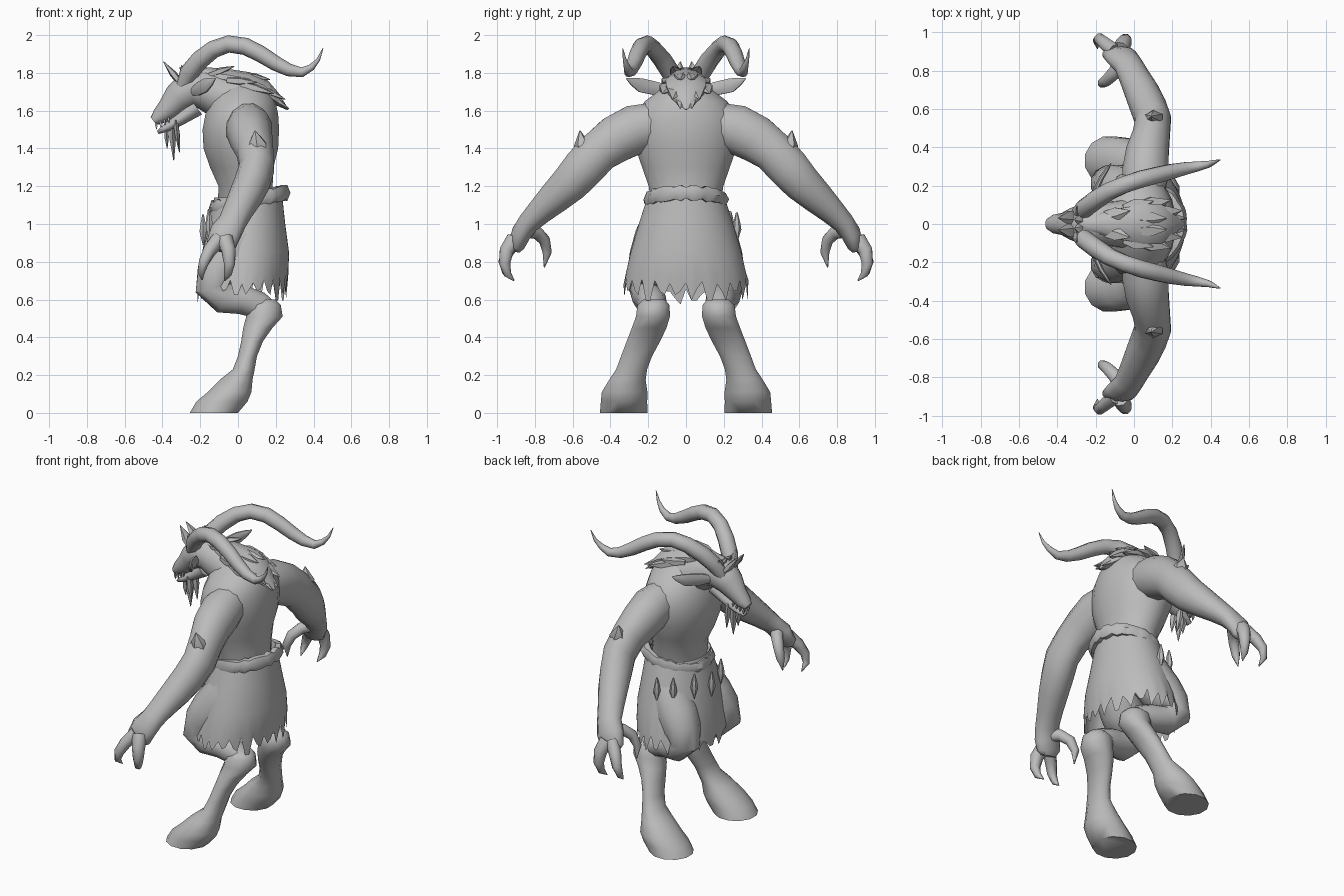
import bpy, bmesh, math, random
from mathutils import Vector

random.seed(4)
mat = bpy.data.materials.new("plain grey")
mat.diffuse_color = (0.5, 0.5, 0.5, 1)
X, Y, Z = Vector((1, 0, 0)), Vector((0, 1, 0)), Vector((0, 0, 1))


def finish(bm, name, mirror=False, angle=50):
    bmesh.ops.recalc_face_normals(bm, faces=bm.faces)
    me = bpy.data.meshes.new(name)
    bm.to_mesh(me)
    bm.free()
    me.materials.append(mat)
    ob = bpy.data.objects.new(name, me)
    bpy.context.collection.objects.link(ob)
    if mirror:
        ob.modifiers.new("Mirror", 'MIRROR').use_axis = (False, True, False)
        ob.modifiers["Mirror"].use_mirror_merge = False
    bpy.ops.object.select_all(action='DESELECT')
    ob.select_set(True)
    bpy.context.view_layer.objects.active = ob
    bpy.ops.object.shade_smooth_by_angle(angle=math.radians(angle))
    return ob


def bridge(bm, a, b):
    n = len(a)
    for i in range(n):
        bm.faces.new((a[i], a[(i + 1) % n], b[(i + 1) % n], b[i]))


def add_loft(bm, rings, sides, ref=X, flat=False):
    """Elliptical rings (x, y, z, radius_a, radius_b) joined along their path."""
    pts = [Vector(r[:3]) for r in rings]
    loops = []
    for i, r in enumerate(rings):
        t = (pts[min(i + 1, len(pts) - 1)] - pts[max(i - 1, 0)]).normalized()
        u = (ref - ref.dot(t) * t).normalized()
        v = t.cross(u)
        if flat:
            u, v = X, Y
        ang = [2 * math.pi * (k + 0.5) / sides for k in range(sides)]
        loops.append([bm.verts.new(pts[i] + u * r[3] * math.cos(a) + v * r[-1] * math.sin(a)) for a in ang])
    for a, b in zip(loops, loops[1:]):
        bridge(bm, a, b)
    bm.faces.new(loops[0])
    bm.faces.new(loops[-1])


def loft(name, rings, sides=12, ref=X, flat=False, mirror=False):
    bm = bmesh.new()
    add_loft(bm, rings, sides, ref, flat)
    return finish(bm, name, mirror)


def spikes(name, items, sides=5, ref=Y, thin=0.5, mirror=False):
    """Pointed tufts: (base, tip, half width)."""
    bm = bmesh.new()
    for a, b, w in items:
        m = Vector(a).lerp(Vector(b), 0.45)
        add_loft(bm, [(*a, w * .8, w * .8 * thin), (*m, w, w * thin), (*b, .002, .002)], sides, ref)
    return finish(bm, name, mirror, 40)


# Trunk
loft("torso", [(.04, 0, 1.06, .15, .18), (.04, 0, 1.2, .145, .2), (.02, 0, 1.3, .17, .235),
               (.015, 0, 1.4, .2, .27), (.015, 0, 1.5, .205, .285), (.02, 0, 1.58, .195, .27),
               (.025, 0, 1.65, .175, .22), (.03, 0, 1.71, .14, .14), (.04, 0, 1.76, .08, .07)], 20, flat=True)

# Head, jaw and face details
loft("head", [(.04, 0, 1.64, .15, .13), (-.1, 0, 1.68, .12, .12), (-.19, 0, 1.715, .11, .105),
              (-.26, 0, 1.715, .108, .1), (-.32, 0, 1.665, .085, .08), (-.37, 0, 1.61, .058, .06),
              (-.415, 0, 1.57, .05, .045), (-.447, 0, 1.545, .03, .025)], 14, ref=Y)
loft("lower_jaw", [(-.22, 0, 1.62, .07, .05), (-.3, 0, 1.56, .055, .035), (-.37, 0, 1.515, .04, .025),
                   (-.425, 0, 1.485, .022, .01)], 10, ref=Y)
spikes("teeth", [((-.435 + .022 * i, .026 + .004 * i, 1.535 + .01 * i),
                  (-.43 + .022 * i, .024 + .004 * i, 1.50 + .012 * i), .008) for i in range(4)],
       4, thin=1, mirror=True)
spikes("beard", [((-.35, 0, 1.54), (-.34, 0, 1.335), .035), ((-.38, 0, 1.51), (-.375, 0, 1.40), .025),
                 ((-.33, .03, 1.55), (-.31, .025, 1.38), .028), ((-.33, -.03, 1.55), (-.315, -.03, 1.40), .028)])
spikes("brow_tufts", [((-.3, .04, 1.74), (-.395, .03, 1.86), .04), ((-.28, .05, 1.76), (-.3, .09, 1.84), .04),
                      ((-.26, .03, 1.77), (-.31, .02, 1.83), .04)], mirror=True)
loft("ear", [(-.24, .08, 1.70, .022, .02), (-.21, .15, 1.715, .038, .016), (-.17, .24, 1.735, .04, .014),
             (-.14, .285, 1.755, .022, .01), (-.12, .315, 1.77, .003, .003)], 8, ref=Z, mirror=True)
loft("horn", [(-.29, .05, 1.73, .04), (-.26, .08, 1.8, .05), (-.2, .125, 1.87, .05), (-.13, .17, 1.925, .047),
              (-.05, .205, 1.953, .046), (.04, .235, 1.94, .046), (.12, .255, 1.9, .044), (.2, .275, 1.85, .04),
              (.27, .29, 1.815, .034), (.34, .302, 1.803, .026), (.39, .312, 1.83, .018),
              (.425, .325, 1.87, .01), (.45, .335, 1.93, .002)], 10, ref=Y, mirror=True)

# Mane running down the neck
loft("mane", [(-.27, 0, 1.78, .04, .03), (-.17, 0, 1.79, .06, .04), (-.05, 0, 1.775, .09, .045),
              (.05, 0, 1.755, .11, .05), (.13, 0, 1.72, .11, .05), (.19, 0, 1.67, .08, .035),
              (.265, 0, 1.605, .004, .004)], 10, ref=Y)
spikes("mane_tufts", [((-.15, .04, 1.79), (-.02, .07, 1.835), .04), ((-.05, .07, 1.76), (.1, .12, 1.75), .05),
                      ((.02, .08, 1.74), (.19, .125, 1.69), .05), ((.1, .05, 1.73), (.25, .07, 1.66), .045),
                      ((.03, .03, 1.79), (.17, .03, 1.765), .04), ((.12, .03, 1.72), (.27, .03, 1.61), .04)],
       mirror=True)

# Arms with clawed hands
loft("arm", [(.05, .15, 1.53, .11, .12), (.06, .27, 1.5, .125, .135), (.07, .37, 1.45, .115, .13),
             (.09, .46, 1.385, .1, .115), (.1, .54, 1.3, .095, .115), (.075, .61, 1.22, .095, .105),
             (.04, .69, 1.145, .09, .09), (0, .77, 1.07, .08, .072), (-.03, .83, 1.01, .075, .06),
             (-.065, .87, .955, .085, .055), (-.09, .89, .89, .08, .04), (-.095, .9, .86, .05, .025)],
     12, mirror=True)
spikes("elbow_spike", [((.11, .54, 1.36), (.09, .562, 1.495), .055)], 6, ref=X, thin=.8, mirror=True)
fingers = {
    "front_finger": [(-.1, .9, .92, .042), (-.15, .94, .86, .036), (-.18, .965, .8, .03),
                     (-.195, .955, .745, .02), (-.19, .915, .705, .003)],
    "rear_finger": [(-.07, .91, .92, .045), (-.05, .95, .86, .04), (-.045, .96, .79, .032),
                    (-.055, .945, .735, .022), (-.07, .91, .7, .003)],
    "thumb": [(-.06, .85, .97, .045), (-.1, .79, .955, .036), (-.14, .75, .915, .032),
              (-.165, .735, .85, .026), (-.17, .75, .77, .003)]}
for name, path in fingers.items():
    loft(name, path, 8, mirror=True)

# Goat legs: thigh and calf bend at the knee, shank widens into the hoof
loft("thigh", [(.05, .11, 1.02, .12), (.02, .14, .92, .135), (-.06, .175, .81, .13), (-.11, .2, .73, .115),
               (-.135, .21, .66, .095), (-.08, .2, .61, .085), (.02, .185, .6, .08), (.11, .175, .57, .075),
               (.17, .172, .53, .06)], 12, ref=Y, mirror=True)
loft("shank", [(.15, .17, .6, .05, .06), (.135, .172, .57, .095, .088), (.14, .175, .51, .1, .093),
               (.105, .195, .45, .08, .095), (.075, .225, .38, .06, .092), (.05, .262, .3, .052, .085),
               (.03, .288, .23, .06, .085), (-.01, .31, .175, .09, .1), (-.045, .325, .11, .12, .125),
               (-.085, .328, .06, .14, .127), (-.128, .33, 0, .132, .13)], 12, flat=True, mirror=True)

# Ragged skirt
bm = bmesh.new()
N = 72
prev = None
for z, cx, rx, ry in [(1.14, .055, .18, .205), (1.0, .045, .205, .25), (.85, .04, .23, .293),
                      (.74, .03, .237, .318), (.64, .02, .235, .33)]:
    ring = []
    for k in range(N):
        a = 2 * math.pi * k / N
        zz = z
        if z < .7:
            zz = .645 + random.choice((-.05, -.02, .0, .01)) if k % 3 else .70 + random.uniform(-.02, .01)
            if math.cos(a) < -.95:
                zz -= .05
        ring.append(bm.verts.new((cx + rx * math.cos(a), ry * math.sin(a), zz)))
    if prev:
        bridge(bm, prev, ring)
    prev = ring
finish(bm, "skirt")

# Furry belt, higher at the back
bm = bmesh.new()
N, M = 44, 6
loops = []
for k in range(N):
    a = 2 * math.pi * k / N
    r = random.uniform(.024, .036)
    w = random.uniform(.032, .05)
    loops.append([bm.verts.new(((.06 + (.185 + r * math.cos(b)) * math.cos(a)),
                                (.195 + r * math.cos(b)) * math.sin(a),
                                1.125 + .04 * math.cos(a) + w * math.sin(b)))
                  for b in [2 * math.pi * j / M for j in range(M)]])
for k in range(N):
    bridge(bm, loops[k], loops[(k + 1) % N])
finish(bm, "fur_belt")

# Charms hanging from the front of the belt
bm = bmesh.new()
for deg, top in ((180, 1.0), (150, 1.03), (120, 1.02), (212, 1.02), (95, 1.01)):
    a = math.radians(deg)
    x, y = .04 + .225 * math.cos(a), .27 * math.sin(a)
    add_loft(bm, [(x, y, top + .05, .005, .005), (x, y, top, .016, .018), (x, y, top - .04, .022, .024),
                  (x, y, top - .11, .002, .002)], 6, flat=True)
finish(bm, "belt_charms")
